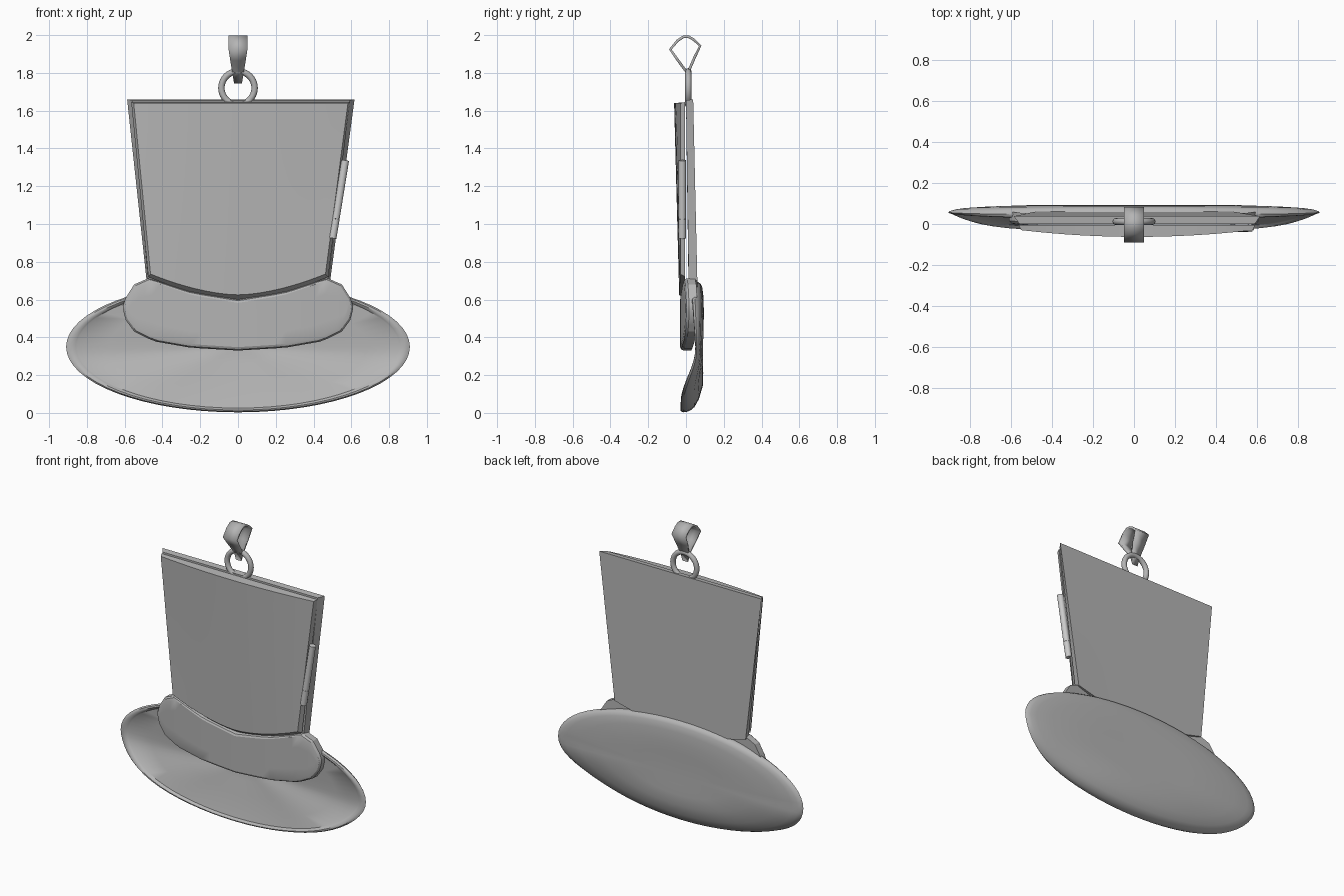
import bpy, bmesh, math
from mathutils import Vector

if "Cube" in bpy.data.objects:
    bpy.data.objects.remove(bpy.data.objects["Cube"])


def material(name, g):
    m = bpy.data.materials.new(name)
    m.diffuse_color = (g, g, g, 1)
    m.use_nodes = True
    m.node_tree.nodes["Principled BSDF"].inputs["Base Color"].default_value = m.diffuse_color
    return m


DARK = material("dark_metal", .46)
LIGHT = material("light_metal", .85)


def finish(name, bm, angle=35):
    bmesh.ops.remove_doubles(bm, verts=bm.verts, dist=0.0005)
    bmesh.ops.recalc_face_normals(bm, faces=bm.faces)
    me = bpy.data.meshes.new(name)
    bm.to_mesh(me)
    bm.free()
    me.shade_smooth()
    me.set_sharp_from_angle(angle=math.radians(angle))
    me.materials.append(DARK)
    ob = bpy.data.objects.new(name, me)
    bpy.context.collection.objects.link(ob)
    return ob


def table(t, pts):
    """Piecewise linear lookup."""
    for (a, p), (b, q) in zip(pts, pts[1:]):
        if t <= b:
            return p + (q - p) * max(0, t - a) / (b - a)
    return pts[-1][1]


def slab(name, nu, nv, *layers):
    """Closed slab from layered (u, v) surfaces, front to back, u and v in -1..1."""
    bm = bmesh.new()
    grids = [[[bm.verts.new(f(2 * i / nu - 1, 2 * j / nv - 1))
               for j in range(nv + 1)] for i in range(nu + 1)] for f in layers]
    for g in (grids[0], grids[-1]):
        for i in range(nu):
            for j in range(nv):
                bm.faces.new((g[i][j], g[i + 1][j], g[i + 1][j + 1], g[i][j + 1]))
    edge = [(i, 0) for i in range(nu)] + [(nu, j) for j in range(nv)]
    edge += [(i, nv) for i in range(nu, 0, -1)] + [(0, j) for j in range(nv, 0, -1)]
    for A, B in zip(grids, grids[1:]):
        for (i, j), (k, l) in zip(edge, edge[1:] + edge[:1]):
            bm.faces.new((A[i][j], A[k][l], B[k][l], B[i][j]))
    loose = [v for v in bm.verts if not v.link_faces]
    bmesh.ops.delete(bm, geom=loose, context='VERTS')
    return finish(name, bm, 24)


def crown(u, v, left, right, top, low, dip, depth):
    """Trapezoid with a curved lower edge; left/right are (bottom, top)."""
    t = (v + 1) / 2
    l = left[0] + (left[1] - left[0]) * t
    r = right[0] + (right[1] - right[0]) * t
    bottom = low - dip * (1 - abs(u) ** 1.7)
    return ((l + r) / 2 + u * (r - l) / 2, depth(u, t), bottom + (top - bottom) * t)


# Crown: bulging front cover, and flat back plate with sloping sides
slab("crown_front_cover", 16, 8,
     lambda u, v: crown(u, v, (-.463, -.552), (.463, .582), 1.64, .735, .11,
                        lambda u, t: -.03 - (.006 + .027 * t) * (1 - u * u)),
     lambda u, v: crown(u, v, (-.475, -.565), (.478, .592), 1.645, .72, .12,
                        lambda u, t: -.004))
slab("crown_back_plate", 8, 4,
     lambda u, v: crown(u, v, (-.475, -.56), (.478, .59), 1.655, .70, .08,
                        lambda u, t: .014 - .014 * t),
     lambda u, v: crown(u, v, (-.484, -.587), (.488, .617), 1.66, .70, .08,
                        lambda u, t: .06 - .022 * t))

# Hat band: bean-shaped with a narrow bevel, bent backwards at the ends
TOP = [(0, .60), (.25, .64), (.42, .695), (.47, .715), (.55, .68), (.6, .60), (.61, .56)]
LOW = [(0, .33), (.25, .345), (.45, .38), (.55, .43), (.6, .50), (.61, .56)]


def band(u, v, scale, y0, bend):
    x = .61 * math.sin(u * math.pi / 2)
    t, b = table(abs(x), TOP), table(abs(x), LOW)
    z = (t + b) / 2 + v * ((t - b) / 2 - (1 - scale) * .4 * min(1, (t - b) / .15))
    return (x * scale, y0 + bend * (x / .61) ** 2, z)


slab("hat_band", 28, 4,
     lambda u, v: band(u, v, .955, -.032, .03),
     lambda u, v: band(u, v, .985, -.026, .03),
     lambda u, v: band(u, v, 1, -.012, .028),
     lambda u, v: band(u, v, 1, .03, .03))


# Brim: elliptical dish with rolled rim, curling forward at the bottom
def rim_y(z):
    t = min(1, max(0, (z - .06) / .27))
    return -.012 + .068 * t * t * (3 - 2 * t) - .012 * max(0, (z - .4) / .3)


N = 64
FRONT = [(.25, 0), (.5, 0), (.75, 0), (.935, -.004), (.945, -.012), (.965, -.02), (.985, -.016), (1, 0)]
BACK = [(.99, .016), (.965, .026), (.92, .028), (.8, .02), (.6, .012), (.4, .004), (.2, 0)]
bm = bmesh.new()
rings = []
for k, (r, off) in enumerate(FRONT + BACK):
    ring = []
    for i in range(N):
        a = math.tau * i / N
        yr = rim_y(.353 + .345 * math.sin(a))
        off_a = off * (.35 + .65 * abs(math.sin(a)))  # rim thins towards the sides
        centre, power = (.06, 1) if k < len(FRONT) else (.09, 4)
        y = centre + (yr - centre) * r ** power + off_a
        ring.append(bm.verts.new((.91 * r * math.cos(a), min(y, .094), .35 + .347 * r * math.sin(a))))
    rings.append(ring)
for p, q in zip(rings, rings[1:]):
    for i in range(N):
        j = (i + 1) % N
        bm.faces.new((p[i], p[j], q[j], q[i]))
for ring, y in ((rings[0], .06), (rings[-1], .09)):
    c = bm.verts.new((0, y, .35))
    for i in range(N):
        bm.faces.new((c, ring[i], ring[(i + 1) % N]))
finish("brim", bm, 40)


# Hinge pin: two light knuckles along the right edge of the crown
def rod(name, a, b, radius):
    a, b = Vector(a), Vector(b)
    bpy.ops.mesh.primitive_cylinder_add(vertices=20, radius=radius, depth=(b - a).length,
                                        location=(a + b) / 2)
    ob = bpy.context.object
    ob.name = name
    ob.rotation_euler = (b - a).to_track_quat('Z', 'Y').to_euler()
    ob.data.materials.append(LIGHT)
    bpy.ops.object.shade_smooth_by_angle()


rod("hinge_lower", (.501, -.02, .925), (.518, -.02, 1.027), .02)
rod("hinge_upper", (.518, -.02, 1.028), (.568, -.02, 1.337), .02)

# Hanging ring
bpy.ops.mesh.primitive_torus_add(major_radius=.088, minor_radius=.017, major_segments=40,
                                 minor_segments=12, location=(0, .012, 1.72),
                                 rotation=(math.pi / 2, 0, 0))
ring = bpy.context.object
ring.name = "hanging_ring"
ring.data.materials.append(DARK)
bpy.ops.object.shade_smooth()

# Bail: tapered strap folded into a diamond loop
LOOP = [(.008, 1.745), (.018, 1.80), (.05, 1.875), (.082, 1.945), (.045, 1.982), (.015, 1.998),
        (-.015, 1.998), (-.05, 1.975), (-.09, 1.925), (-.05, 1.865), (-.002, 1.80)]
bm = bmesh.new()
strap = []
for y, z in LOOP:
    w = table(z, [(1.74, .02), (1.92, .05), (2, .05)])
    strap.append([bm.verts.new((s * w, y, z)) for s in (-1, 1)])
for p, q in zip(strap, strap[1:] + strap[:1]):
    bm.faces.new((p[0], p[1], q[1], q[0]))
bail = finish("bail", bm, 25)
mod = bail.modifiers.new("thickness", 'SOLIDIFY')
mod.thickness = .014
mod.offset = -1
